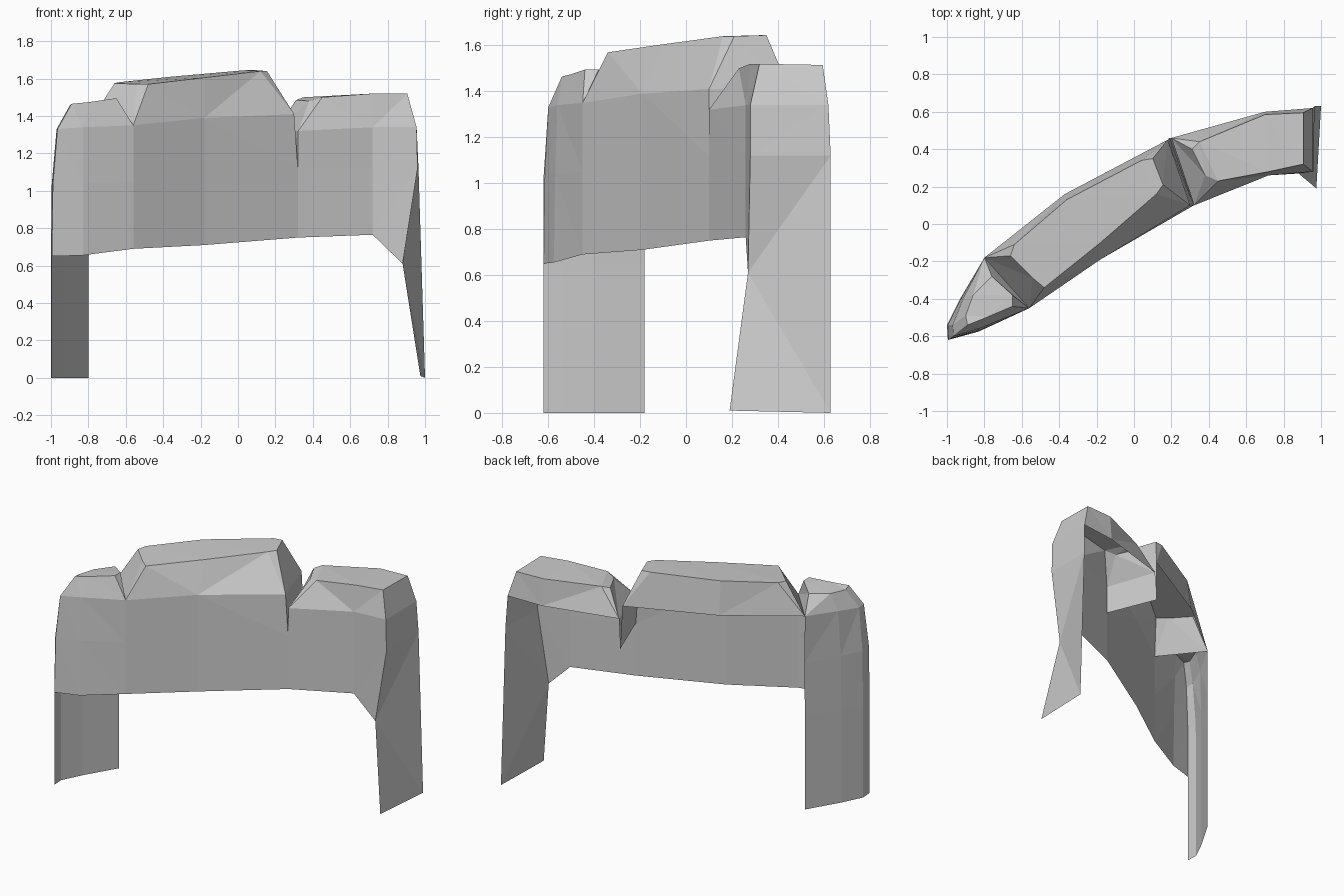
import bpy
import bmesh

if "Cube" in bpy.data.objects:
    bpy.data.objects.remove(bpy.data.objects["Cube"])


def make(name, verts, faces):
    """Flat-shaded open shell from points and faces."""
    me = bpy.data.meshes.new(name)
    me.from_pydata(verts, [], faces)
    bm = bmesh.new()
    bm.from_mesh(me)
    bmesh.ops.remove_doubles(bm, verts=bm.verts, dist=0.0005)
    bmesh.ops.triangulate(bm, faces=[f for f in bm.faces if len(f.verts) > 3])
    bm.to_mesh(me)
    bm.free()
    ob = bpy.data.objects.new(name, me)
    bpy.context.collection.objects.link(ob)


def sheet(name, columns):
    """Grid of faces between neighbouring columns (bottom to top)."""
    n = len(columns[0])
    faces = [(c * n + r, (c + 1) * n + r, (c + 1) * n + r + 1, c * n + r + 1)
             for c in range(len(columns) - 1) for r in range(n - 1)]
    make(name, [p for col in columns for p in col], faces)


def cap(name, base, top):
    """Sloped sides from the base ring to a smaller top ring, closed on top."""
    n = len(base)
    faces = [(i, (i + 1) % n, n + (i + 1) % n, n + i) for i in range(n)]
    make(name, base + top, faces + [tuple(range(n, 2 * n))])


# Shared rim corners
left_front = (-.965, -.6, 1.33)
left_mid = (-.83, -.56, 1.34)
notch_a = (-.56, -.45, 1.35)
wall_mid = (-.18, -.19, 1.39)
mid_end = (.3, .1, 1.41)
right_start = (.322, .1, 1.32)
wall_right = (.72, .26, 1.34)
corner_top = (.955, .28, 1.34)
back_left = (-.8, -.18, 1.36)
left_back = (-.97, -.54, 1.33)
mid_back_end = (.18, .45, 1.41)
right_back = (.955, .62, 1.34)
right_back_start = (.2, .46, 1.32)

# Curved front wall, split at the deep notch
notch_col = [(.32, .1, .75), (.32, .1, 1.12)]
sheet("front_wall_left", [
    [(-.995, -.62, .65), (-.99, -.615, 1.03), left_front],
    [(-.83, -.575, .655), (-.83, -.57, 1.04), left_mid],
    [(-.56, -.45, .69), (-.56, -.45, 1.05), notch_a],
    [(-.18, -.19, .71), (-.18, -.19, 1.08), wall_mid],
    notch_col + [mid_end]])
sheet("front_wall_right", [
    notch_col + [right_start],
    [(.72, .26, .765), (.72, .26, 1.12), wall_right],
    [(.88, .27, .61), (.96, .28, 1.12), corner_top]])

# Left end panel reaching the ground
plan = [(-.8, -.18), (-.93, -.4), (-1, -.54), (-.995, -.62)]
tops = [back_left, (-.91, -.39, 1.345), left_back, left_front]
sheet("left_end_panel",
      [[(x, y, 0), (x, y, .65), (x + .004, y, 1.03), t]
       for (x, y), t in zip(plan, tops)])

# Right end panel reaching the ground
make("right_end_panel",
     [(.975, .19, .01), (.88, .27, .61), (.96, .28, 1.12), corner_top,
      (1, .63, 0), (.965, .63, 1.12), right_back],
     [(0, 4, 1), (1, 4, 5), (1, 5, 2), (2, 5, 6, 3)])

# Walls of the deep notch
low_f, low_b = (.32, .1, 1.12), (.19, .46, 1.11)
sheet("notch_left_side", [[low_f, mid_end], [low_b, mid_back_end]])
sheet("notch_right_side", [[low_b, right_back_start], [low_f, right_start]])

# Bevelled block tops
cap("left_block_top",
    [left_front, left_mid, notch_a, notch_a, back_left, (-.91, -.39, 1.345), left_back],
    [(-.89, -.54, 1.465), (-.79, -.5, 1.475), (-.65, -.44, 1.495),
     (-.65, -.38, 1.495), (-.76, -.28, 1.47), (-.86, -.38, 1.46), (-.9, -.49, 1.455)])
cap("middle_block_top",
    [notch_a, notch_a, wall_mid, mid_end, mid_end, mid_back_end,
     mid_back_end, (-.37, .16, 1.38), back_left, back_left],
    [(-.54, -.29, 1.57), (-.48, -.34, 1.57), (-.18, -.1, 1.605), (.12, .16, 1.64),
     (.155, .21, 1.64), (.1, .35, 1.645), (.04, .34, 1.645), (-.36, .13, 1.61),
     (-.64, -.11, 1.58), (-.66, -.17, 1.575)])
cap("right_block_top",
    [right_start, right_start, wall_right, corner_top, right_back,
     (.7, .6, 1.33), right_back_start, right_back_start],
    [(.38, .26, 1.48), (.45, .23, 1.5), (.72, .28, 1.52), (.905, .32, 1.52),
     (.905, .595, 1.515), (.7, .585, 1.515), (.35, .44, 1.5), (.31, .4, 1.485)])
